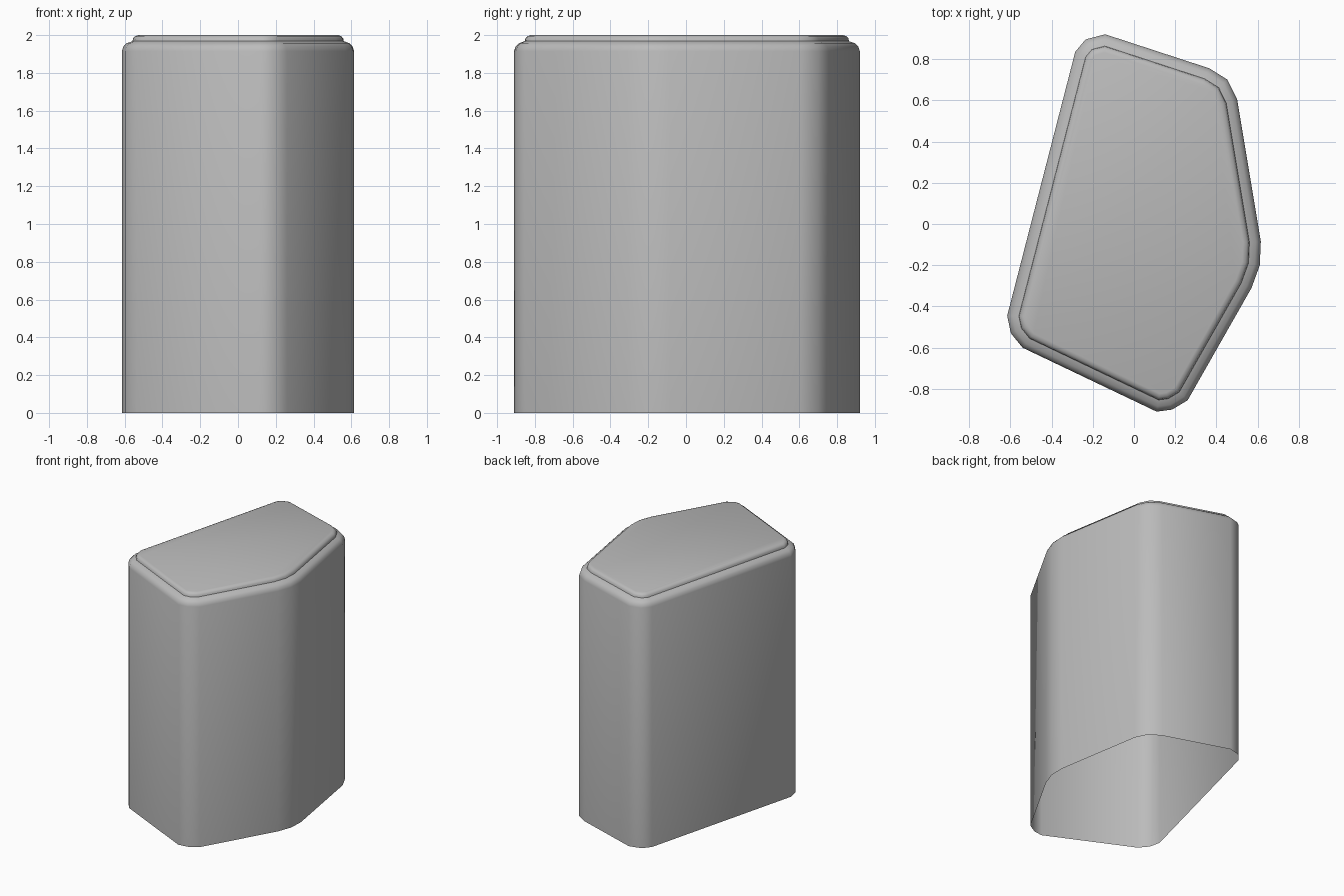
import bpy
import bmesh
import math
from mathutils import Vector

cube = bpy.data.objects.get("Cube")
if cube:
    bpy.data.objects.remove(cube, do_unlink=True)

grey = bpy.data.materials.new("plain grey")
grey.use_nodes = True
colour = (0.5, 0.5, 0.5, 1)
grey.diffuse_color = colour
grey.node_tree.nodes["Principled BSDF"].inputs["Base Color"].default_value = colour

# Five-sided footprint, counter-clockwise, three points per rounded corner
footprint = [Vector(p) for p in (
    (-0.14, 0.92), (-0.235, 0.895), (-0.285, 0.835),
    (-0.615, -0.445), (-0.597, -0.53), (-0.54, -0.60),
    (0.11, -0.91), (0.185, -0.90), (0.26, -0.855),
    (0.57, -0.31), (0.61, -0.20), (0.615, -0.085),
    (0.50, 0.605), (0.453, 0.70), (0.365, 0.755),
)]


def inset(points, distance):
    """Move every edge of the outline inward by the same distance."""
    result = []
    for i, p in enumerate(points):
        before = (p - points[i - 1]).normalized()
        after = (points[(i + 1) % len(points)] - p).normalized()
        n1 = Vector((-before.y, before.x))
        n2 = Vector((-after.y, after.x))
        result.append(p + (n1 + n2) * distance / (1 + n1.dot(n2)))
    return result


def stacked_shell(name, profile, capped):
    """Skin a stack of inset outlines given as (inset, height)."""
    bm = bmesh.new()
    rings = [[bm.verts.new((p.x, p.y, z)) for p in inset(footprint, d)]
             for d, z in profile]
    for low, high in zip(rings, rings[1:]):
        for i in range(len(low)):
            j = (i + 1) % len(low)
            bm.faces.new((low[i], low[j], high[j], high[i]))
    if capped:
        bm.faces.new(rings[-1])
    mesh = bpy.data.meshes.new(name)
    bm.to_mesh(mesh)
    bm.free()
    mesh.materials.append(grey)
    obj = bpy.data.objects.new(name, mesh)
    bpy.context.collection.objects.link(obj)
    bpy.ops.object.select_all(action="DESELECT")
    obj.select_set(True)
    bpy.context.view_layer.objects.active = obj
    bpy.ops.object.shade_smooth_by_angle(angle=math.radians(60))
    return obj


# Hollow body, open underneath, with a rounded shoulder
stacked_shell("body", [(0, 0), (0, 1.915), (0.008, 1.94), (0.025, 1.957),
                       (0.055, 1.968)], False)

# Low raised lid with a softened rim
stacked_shell("lid", [(0.055, 1.968), (0.058, 1.983), (0.068, 1.994),
                      (0.085, 2.0)], True)
